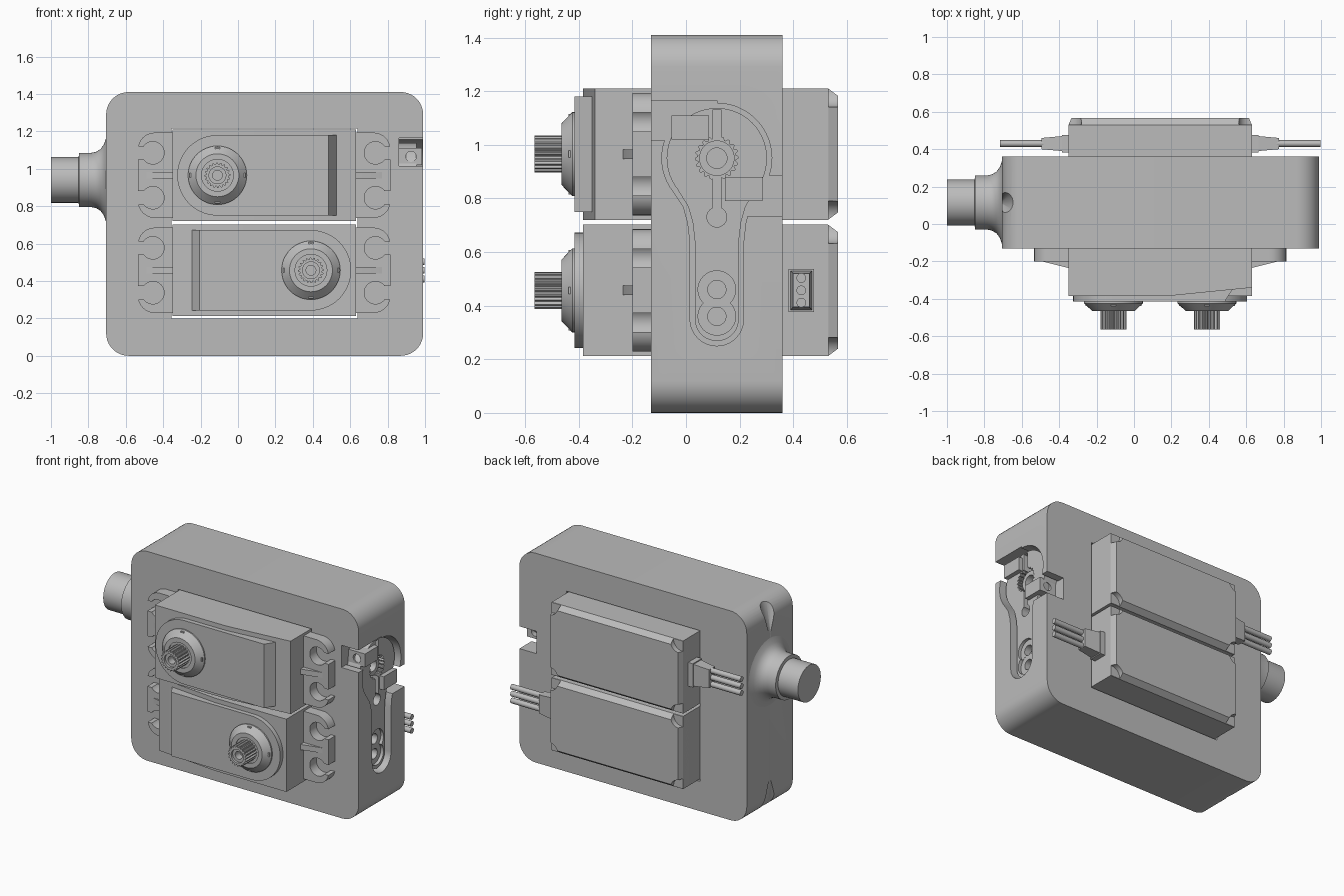
import bpy, bmesh
from math import pi, cos, sin, radians

if "Cube" in bpy.data.objects:
    bpy.data.objects.remove(bpy.data.objects["Cube"])

GREY = bpy.data.materials.new("plain_grey")
GREY.use_nodes = True
COLOUR = (0.5, 0.5, 0.5, 1)
GREY.diffuse_color = COLOUR
GREY.node_tree.nodes["Principled BSDF"].inputs["Base Color"].default_value = COLOUR
parts = []


# 2D outlines
def circle(r, c=(0, 0), n=40):
    return [(c[0] + r * cos(2 * pi * i / n), c[1] + r * sin(2 * pi * i / n)) for i in range(n)]


def star(r, depth, teeth, c=(0, 0)):
    n = teeth * 4
    return [(c[0] + q * cos(2 * pi * i / n), c[1] + q * sin(2 * pi * i / n))
            for i in range(n) for q in [r if i % 4 < 2 else r - depth]]


def arc(r, c, a, b, n=10):
    return [(c[0] + r * cos(radians(a + (b - a) * i / n)),
             c[1] + r * sin(radians(a + (b - a) * i / n))) for i in range(n + 1)]


def rect(x0, x1, y0, y1, r=0):
    if not r:
        return [(x0, y0), (x1, y0), (x1, y1), (x0, y1)]
    return (arc(r, (x1 - r, y1 - r), 0, 90) + arc(r, (x0 + r, y1 - r), 90, 180)
            + arc(r, (x0 + r, y0 + r), 180, 270) + arc(r, (x1 - r, y0 + r), 270, 360))


# Solid lofted through outlines placed along an axis
def loft(name, axis, rings):
    place = {"x": lambda a, b, t: (t, a, b),
             "y": lambda a, b, t: (a, t, b),
             "z": lambda a, b, t: (a, b, t)}[axis]
    bm = bmesh.new()
    loops = [[bm.verts.new(place(a, b, t)) for a, b in pts] for pts, t in rings]
    for lo, hi in zip(loops, loops[1:]):
        for i in range(len(lo)):
            j = (i + 1) % len(lo)
            bm.faces.new((lo[i], lo[j], hi[j], hi[i]))
    bm.faces.new(loops[0])
    bm.faces.new(loops[-1])
    bmesh.ops.recalc_face_normals(bm, faces=bm.faces)
    mesh = bpy.data.meshes.new(name)
    bm.to_mesh(mesh)
    bm.free()
    mesh.materials.append(GREY)
    ob = bpy.data.objects.new(name, mesh)
    bpy.context.collection.objects.link(ob)
    parts.append(ob)
    return ob


def prism(name, axis, pts, lo, hi):
    return loft(name, axis, [(pts, lo), (pts, hi)])


def cut(ob, *cutters):
    for c in cutters:
        m = ob.modifiers.new("cut", "BOOLEAN")
        m.operation, m.solver, m.object = "DIFFERENCE", "EXACT", c
    graph = bpy.context.evaluated_depsgraph_get()
    graph.update()
    mesh = bpy.data.meshes.new_from_object(ob.evaluated_get(graph))
    ob.modifiers.clear()
    ob.data = mesh
    for c in cutters:
        parts.remove(c)
        bpy.data.objects.remove(c)


# Output axis on the right side: centre in y and z
AY, AZ = 0.115, 0.95


def keyhole(gap):
    r, w = 0.205 - gap, 0.1 - gap
    return (arc(r, (AY, AZ), -38, 218, 40)
            + [(AY - w - 0.025, 0.77), (AY - w - 0.008, 0.71), (AY - w, 0.64)]
            + arc(w, (AY, 0.35), 180, 360, 20)
            + [(AY + w, 0.64), (AY + w + 0.008, 0.71), (AY + w + 0.025, 0.77)])


# Housing with motor window, arm pocket, clamp notches and edge scallops
housing = prism("housing", "y", rect(-0.705, 0.99, 0, 1.41, 0.12), -0.13, 0.36)
cut(housing,
    prism("window", "y", rect(-0.355, 0.638, 0.2, 1.216), -0.3, 0.5),
    prism("pocket", "x", keyhole(0), 0.86, 1.1),
    prism("front_notch", "x", rect(-0.2, AY, 1.015, 1.165), 0.862, 1.1),
    prism("rear_notch", "x", rect(0.175, 0.45, 0.735, 0.885), 0.862, 1.1),
    *[loft("scallop", "z", [(circle(0.004, (-0.715, AY)), 0.705 + s * 0.47),
                            (circle(0.085, (-0.725, AY)), 0.705 + s * 0.71)]) for s in (1, -1)])

# Stub shaft with flared root on the left side
flare = [(0.225, -0.69), (0.225, -0.705), (0.19, -0.717), (0.165, -0.735), (0.15, -0.76),
         (0.145, -0.785), (0.145, -0.85), (0.122, -0.852), (0.122, -1.0)]
loft("stub_shaft", "x", [(circle(r, (AY, 0.94), 48), x) for r, x in flare])

# Output arm with splined bore, slit and paired screw recess
arm = prism("output_arm", "x", keyhole(0.018), 0.85, 0.955)
cut(arm,
    prism("bore", "x", star(0.08, 0.01, 20, (AY, AZ)), 0.87, 1.1),
    prism("slit", "x", rect(AY - 0.017, AY + 0.017, 0.73, 1.13), 0.872, 1.1),
    prism("slit_end", "x", circle(0.037, (AY, 0.73)), 0.874, 1.1),
    *[prism("recess", "x", circle(0.07, (AY, z)), x, 1.1) for z, x in ((0.46, 0.935), (0.36, 0.934))],
    *[prism("screw_hole", "x", circle(0.034, (AY, z)), 0.88, 1.1) for z in (0.46, 0.36)])
loft("arm_spline", "x", [(circle(0.066, (AY, AZ)), 0.86), (circle(0.066, (AY, AZ)), 0.925),
                         (circle(0.038, (AY, AZ)), 0.925), (circle(0.038, (AY, AZ)), 0.88)])

# Clamp tabs, one on each side of the arm
for s, label in ((1, "front"), (-1, "rear")):
    ys = sorted((AY - s * 0.17, AY - s * 0.03))
    zs = sorted((AZ + s * 0.07, AZ + s * 0.16))
    tab = prism(label + "_clamp_tab", "x", rect(*ys, *zs), 0.858, 0.985)
    cut(tab, prism("tab_hole", "y", circle(0.028, (0.925, AZ + s * 0.115)),
                   AY - s * 0.2, AY - s * 0.11))


# One motor, built around its own centre and then turned into place
def motor(label, z, turn):
    first = len(parts)
    top = -0.415
    axle = (-0.25, 0)
    prism(label + "_case", "z",
          [(-0.49, -0.385), (0.04, -0.385), (0.49, -0.34), (0.49, 0.53), (-0.49, 0.53)],
          -0.245, 0.245)
    cap = loft(label + "_rear_cap", "y", [(rect(-0.49, 0.49, -0.245, 0.245), 0.45),
                                          (rect(-0.49, 0.49, -0.245, 0.245), 0.53),
                                          (rect(-0.475, 0.475, -0.218, 0.218), 0.566)])
    cut(cap, *[prism("corner", "y", circle(0.065, (i * 0.485, j * 0.24)), 0.532, 0.7)
               for i in (1, -1) for j in (1, -1)])

    # Raised lid with one round end and one sloped end
    nose = arc(0.215, axle, 90, 270, 28)
    loft(label + "_lid", "y", [(nose + [(u, -0.215), (u, 0.215)], y)
                               for u, y in ((0.39, -0.3), (0.39, -0.345), (0.345, top))])

    # Mounting ears with open screw holes and a stiffening rib
    ears = prism(label + "_ears", "y", rect(-0.675, 0.675, -0.228, 0.228, 0.09), -0.2, -0.125)
    holes = []
    for i in (1, -1):
        for j in (1, -1):
            holes.append(prism("hole", "y", circle(0.06, (i * 0.595, j * 0.12)), -0.3, 0))
            us = sorted((i * 0.6, i * 0.72))
            holes.append(prism("slot", "y", rect(*us, j * 0.12 - 0.035, j * 0.12 + 0.035), -0.31, 0.01))
        prism(label + "_ear_rib", "z",
              [(i * 0.47, -0.237), (i * 0.49, -0.235), (i * 0.63, -0.2),
               (i * 0.63, -0.18), (i * 0.47, -0.18)], -0.018, 0.018)
    cut(ears, *holes)

    # Stepped boss with four ribs and a hollow toothed shaft
    loft(label + "_boss", "y", [(circle(r, axle, 48), y) for r, y in
                                ((0.157, -0.4), (0.157, -0.424), (0.115, -0.464),
                                 (0.085, -0.464), (0.085, -0.455))])
    for a, b in ((0.15, 0.013), (0.013, 0.15)):
        prism(label + "_boss_rib", "y", rect(-0.25 - a, -0.25 + a, -b, b), -0.41, -0.438)
    n = 20
    tooth = star(0.069, 0.01, n, axle)
    loft(label + "_toothed_shaft", "y",
         [(tooth, -0.44), (tooth, -0.565)]
         + [(circle(r, axle, n * 4), y) for r, y in
            ((0.045, -0.565), (0.045, -0.55), (0.026, -0.55), (0.026, -0.5))])

    # Cable plug and three wires
    loft(label + "_plug", "x", [(rect(0.43 - a, 0.43 + a, -b, b), u) for a, b, u in
                                ((0.047, 0.08, -0.47), (0.047, 0.08, -0.525),
                                 (0.04, 0.073, -0.525), (0.03, 0.062, -0.635))])
    for k in (-1, 0, 1):
        prism(label + "_wire", "x", circle(0.018, (0.43, k * 0.046), 16), -0.62, -0.857)

    for ob in parts[first:]:
        ob.location = (0.14, 0, z)
        ob.rotation_euler = (0, turn, 0)


motor("upper_motor", 0.965, 0)
motor("lower_motor", 0.457, pi)

# Smooth the curved walls and keep edges sharp
bpy.ops.object.select_all(action="DESELECT")
for ob in parts:
    ob.select_set(True)
bpy.context.view_layer.objects.active = housing
bpy.ops.object.shade_smooth_by_angle(angle=radians(28))
